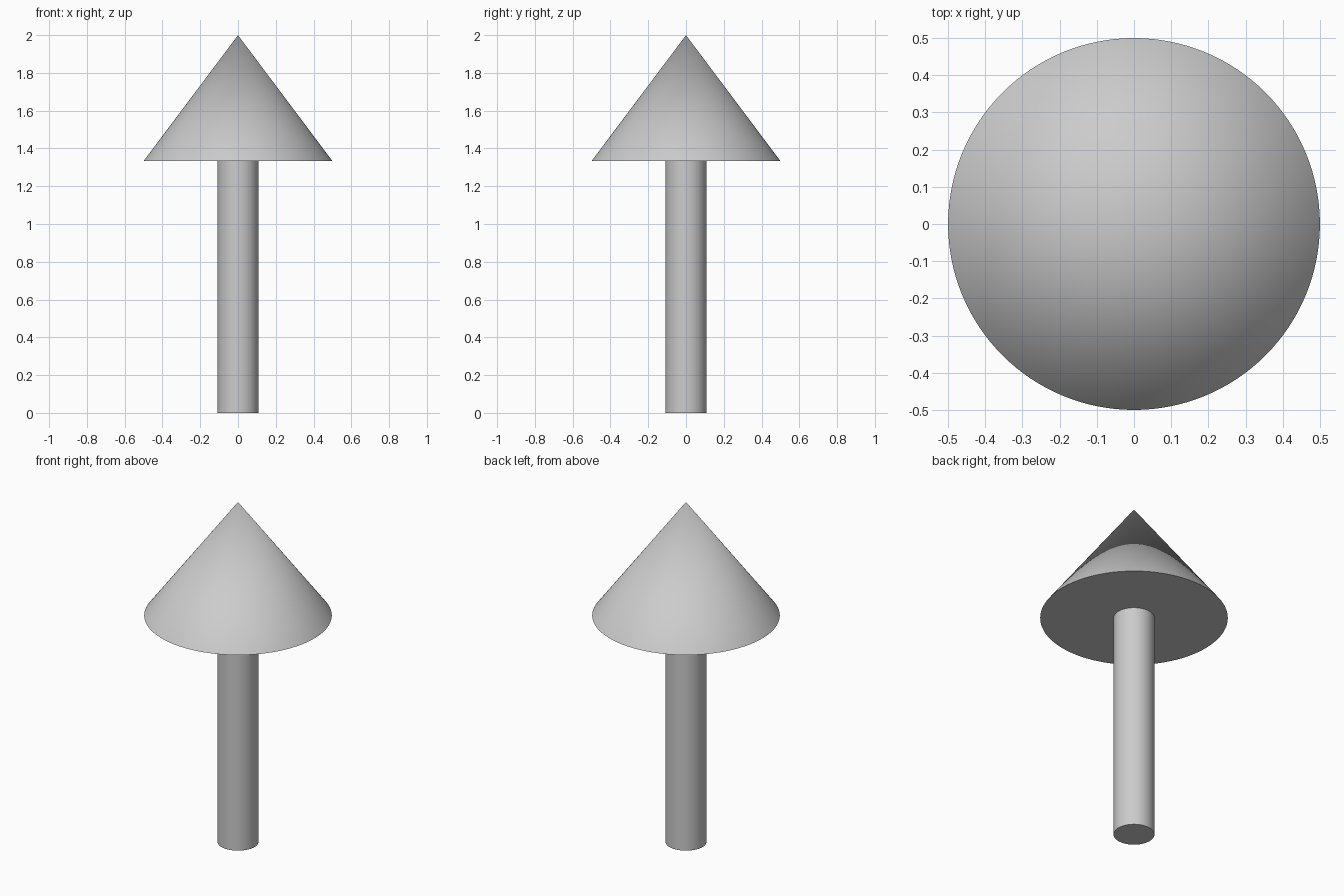
import bpy
import math

if "Cube" in bpy.data.objects:
    bpy.data.objects.remove(bpy.data.objects["Cube"])

SIDES = 128
HEAD_BASE = 1.333
TOP = 2.0


def smooth(name):
    obj = bpy.context.object
    obj.name = name
    bpy.ops.object.shade_smooth_by_angle(angle=math.radians(30))
    return obj


# Round shaft standing on the ground
bpy.ops.mesh.primitive_cylinder_add(
    vertices=SIDES, radius=0.109, depth=HEAD_BASE, location=(0, 0, HEAD_BASE / 2))
smooth("shaft")

# Pointed head with a flat underside
bpy.ops.mesh.primitive_cone_add(
    vertices=SIDES, radius1=0.5, radius2=0, depth=TOP - HEAD_BASE,
    location=(0, 0, (TOP + HEAD_BASE) / 2))
smooth("arrow_head")
